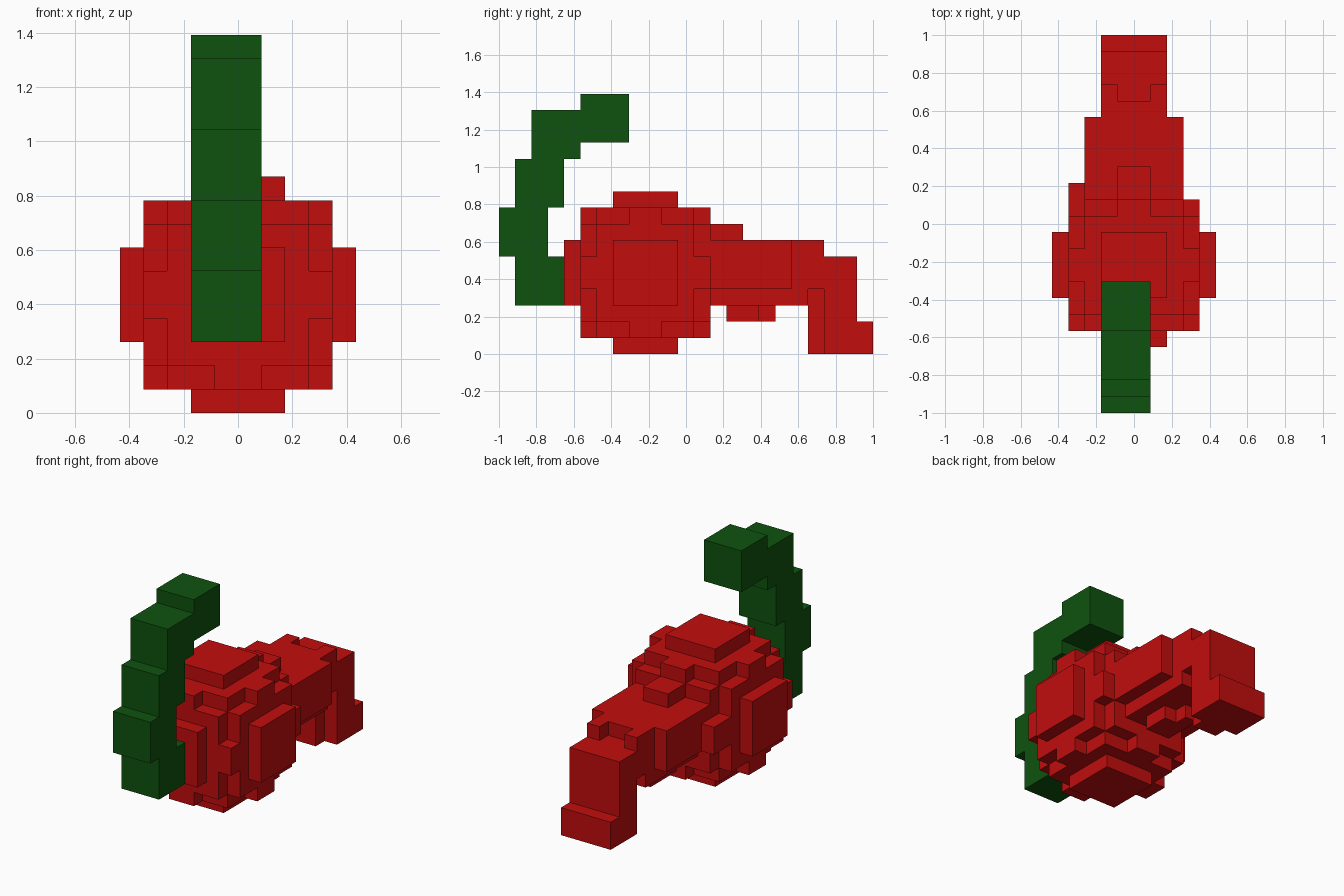
import bpy, bmesh

cube = bpy.data.objects.get("Cube")
if cube:
    bpy.data.objects.remove(cube, do_unlink=True)

U = 2 / 23  # size of one block


def material(name, rgb):
    m = bpy.data.materials.new(name)
    m.use_nodes = True
    col = (*rgb, 1)
    m.diffuse_color = col
    bsdf = next(n for n in m.node_tree.nodes if n.type == "BSDF_PRINCIPLED")
    bsdf.inputs["Base Color"].default_value = col
    bsdf.inputs["Roughness"].default_value = 0.8
    return m


RED = material("red", (0.54, 0.004, 0.004))
GREEN = material("dark green", (0.0045, 0.085, 0.0045))


def blocks(name, mat, boxes):
    """Fuse boxes (x0, x1, y0, y1, z0, z1 in block units) into one outer skin."""
    cells = {(x, y, z) for x0, x1, y0, y1, z0, z1 in boxes
             for x in range(x0, x1) for y in range(y0, y1) for z in range(z0, z1)}
    bm = bmesh.new()
    verts = {}

    def vert(p):
        if p not in verts:
            verts[p] = bm.verts.new((p[0] * U, p[1] * U - 1, p[2] * U))
        return verts[p]

    for c in cells:
        for axis in range(3):
            for side in (0, 1):
                n = list(c)
                n[axis] += 1 if side else -1
                if tuple(n) in cells:
                    continue
                a, b = (axis + 1) % 3, (axis + 2) % 3
                ring = []
                for da, db in ((0, 0), (1, 0), (1, 1), (0, 1)):
                    p = list(c)
                    p[axis] += side
                    p[a] += da
                    p[b] += db
                    ring.append(vert(tuple(p)))
                bm.faces.new(ring if side else ring[::-1])
    bmesh.ops.dissolve_limit(bm, angle_limit=0.01, verts=bm.verts[:], edges=bm.edges[:])
    me = bpy.data.meshes.new(name)
    bm.to_mesh(me)
    bm.free()
    me.materials.append(mat)
    ob = bpy.data.objects.new(name, me)
    bpy.context.collection.objects.link(ob)
    return ob


# Round body: rounded core, edge tabs and raised caps
blocks("body", RED, [
    (-4, 4, 6, 12, 2, 8), (-3, 3, 5, 13, 2, 8), (-3, 3, 6, 12, 1, 9),
    (-4, 4, 5, 13, 4, 6), (-4, 4, 8, 10, 1, 9), (-1, 1, 5, 13, 1, 9),
    (-5, 5, 7, 11, 3, 7), (-2, 2, 4, 12, 3, 7), (-2, 2, 7, 11, 0, 10),
    (-4, -3, 13, 14, 4, 6),
])

# Neck with a top ridge, a narrower keel and small bumps beneath
blocks("neck", RED, [
    (-3, 3, 13, 18, 4, 7), (-2, 2, 13, 19, 3, 4), (-1, 1, 13, 15, 7, 8),
    (-1, 1, 14, 16, 2, 3), (-1, 0, 16, 17, 2, 3),
])

# Bent-down end with a notched top and a foot
blocks("end_spout", RED, [
    (-2, 2, 18, 20, 4, 6), (-2, 2, 18, 19, 6, 7),
    (-2, -1, 19, 20, 6, 7), (1, 2, 19, 20, 6, 7),
    (-1, 1, 19, 20, 0, 4), (-2, 2, 20, 22, 0, 6), (-2, 2, 22, 23, 0, 2),
])

# Curved stalk of stacked blocks: (start y, start z)
blocks("stalk", GREEN, [
    (-2, 1, y, y + 3, z, z + 3)
    for y, z in ((1, 3), (0, 6), (1, 9), (2, 12), (5, 13))
])
